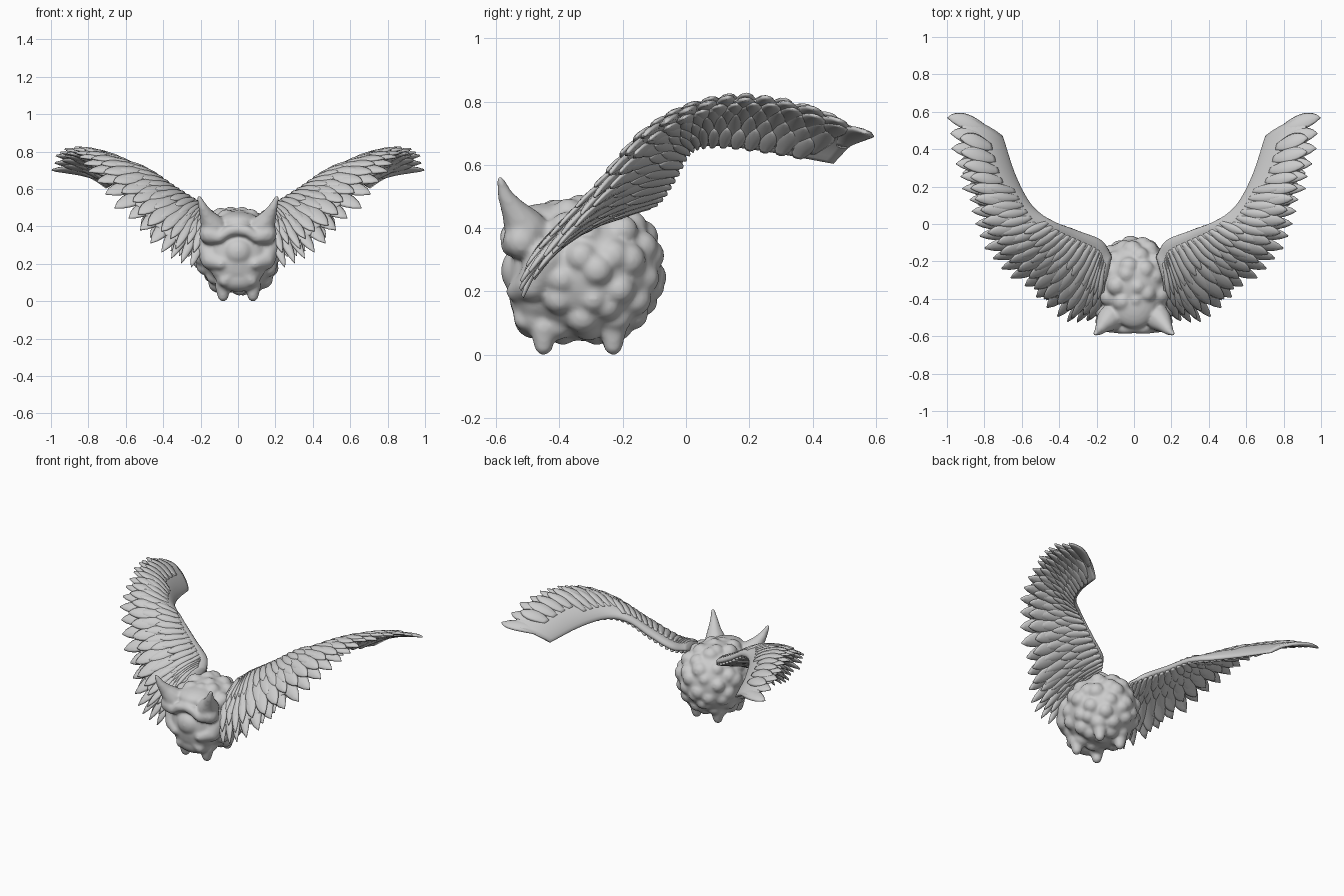
import bpy, bmesh, math, random
from mathutils import Vector, Matrix

if "Cube" in bpy.data.objects:
    bpy.data.objects.remove(bpy.data.objects["Cube"])

random.seed(4)


def finish(bm, name):
    bmesh.ops.recalc_face_normals(bm, faces=bm.faces)
    me = bpy.data.meshes.new(name)
    bm.to_mesh(me)
    bm.free()
    for p in me.polygons:
        p.use_smooth = True
    ob = bpy.data.objects.new(name, me)
    bpy.context.collection.objects.link(ob)
    return ob


def blob(bm, c, r, sub=2):
    """Ellipsoid at c with radii r."""
    if not isinstance(r, tuple):
        r = (r, r, r)
    bmesh.ops.create_icosphere(bm, subdivisions=sub, radius=1,
                               matrix=Matrix.Translation(c) @ Matrix.Diagonal((*r, 1)))


def chain(bm, pts, n=10):
    """Tapered limb of overlapping balls through (x, y, z, r) points, on both sides."""
    for a, b in zip(pts, pts[1:]):
        for i in range(n + 1):
            p = [a[k] + (b[k] - a[k]) * i / n for k in range(4)]
            for s in (-1, 1):
                blob(bm, (s * p[0], p[1], p[2]), p[3])


# Body: lumpy ball with face, horns and feet fused by a voxel remesh
bm = bmesh.new()
C, R = Vector((0, -0.32, 0.268)), Vector((0.222, 0.24, 0.225))
blob(bm, C, tuple(R), 4)
N = 80
for i in range(N):
    z = 1 - 2 * (i + 0.5) / N
    a = i * 2.39996
    d = Vector((math.sqrt(1 - z * z) * math.cos(a), math.sqrt(1 - z * z) * math.sin(a), z))
    if d.y < -0.72:
        continue
    d = (d + Vector([random.uniform(-.1, .1) for k in range(3)])).normalized()
    r = random.uniform(0.046, 0.058)
    blob(bm, C + d * R * random.uniform(0.86, 0.90), r)
blob(bm, (0, -0.475, 0.24), (0.165, 0.09, 0.18), 3)          # muzzle
blob(bm, (0, -0.525, 0.265), (0.08, 0.06, 0.075), 3)         # nose
blob(bm, (0, -0.48, 0.12), (0.12, 0.065, 0.07), 3)           # chin
blob(bm, (0, -0.43, 0.42), (0.12, 0.13, 0.06), 3)            # forehead
chain(bm, [(0, -0.55, 0.385, 0.035), (0.05, -0.56, 0.375, 0.03), (0.10, -0.555, 0.34, 0.03),
           (0.15, -0.52, 0.36, 0.06)])                                                # brows
chain(bm, [(0.09, -0.535, 0.20, 0.035), (0.145, -0.485, 0.22, 0.055),
           (0.165, -0.44, 0.30, 0.065)])                                              # cheeks
chain(bm, [(0.03, -0.515, 0.15, 0.035), (0.07, -0.51, 0.11, 0.035)])
chain(bm, [(0.13, -0.505, 0.395, 0.07), (0.163, -0.54, 0.45, 0.043),
           (0.187, -0.57, 0.50, 0.026), (0.208, -0.588, 0.555, 0.013)])               # horns
for y in (-0.45, -0.23):
    chain(bm, [(0.08, y, 0.085, 0.045), (0.08, y, 0.028, 0.031)])                     # feet
body = finish(bm, "body")
m = body.modifiers.new("fuse", 'REMESH')
m.mode, m.voxel_size, m.use_smooth_shade = 'VOXEL', 0.008, True
m = body.modifiers.new("soften", 'SMOOTH')
m.factor, m.iterations = 0.5, 12

# Wing guide curves: leading edge (inner) and feather tips (outer)
LEAD = [Vector(p) for p in [(.12, -.18, .47), (.17, -.09, .50), (.29, -.04, .57), (.42, .01, .65),
                            (.54, .09, .665), (.63, .25, .645), (.70, .465, .605)]]
TIPS = [Vector(p) for p in [(.21, -.51, .21), (.40, -.49, .27), (.60, -.31, .48), (.77, -.13, .69),
                            (.86, .09, .80), (.94, .31, .80), (.985, .595, .70)]]


def spline(P, u):
    i = max(0, min(len(P) - 2, int(math.floor(u))))
    t = u - i
    p1, p2 = P[i], P[i + 1]
    p0 = P[i - 1] if i else p1 * 2 - p2
    p3 = P[i + 2] if i + 2 < len(P) else p2 * 2 - p1
    return 0.5 * (2 * p1 + (p2 - p0) * t + (2 * p0 - 5 * p1 + 4 * p2 - p3) * t * t
                  + (3 * p1 - p0 - 3 * p2 + p3) * t ** 3)


def flat(u, v):
    return spline(LEAD, u).lerp(spline(TIPS, u), v)


def surf(u, v, h=0.0):
    """Point on the cambered wing sheet, lifted h along the upper normal."""
    e = 0.02
    n = (flat(u, v + e) - flat(u, v - e)).cross(flat(u + e, v) - flat(u - e, v)).normalized()
    camber = 0.036 + 0.028 * max(0, 1 - u / 2.5)
    return flat(u, v) + n * (h + camber * 4 * v * (1 - v))


def tube(bm, rings):
    """Skin closed rings of points and cap both ends."""
    vs = [[bm.verts.new(p) for p in r] for r in rings]
    k = len(vs[0])
    for a, b in zip(vs, vs[1:]):
        for j in range(k):
            bm.faces.new((a[j], a[(j + 1) % k], b[(j + 1) % k], b[j]))
    bm.faces.new(vs[0][::-1])
    bm.faces.new(vs[-1])


def feather(bm, u, v0, v1, hw, th, h0, h1):
    """Pointed lens lying on the wing sheet from v0 to v1."""
    rings = []
    for i in range(11):
        s = i / 10
        w = hw * (0.5 + 0.5 * math.sin(min(1, s / 0.5) * math.pi / 2))
        if s > 0.5:
            w *= max(0.06, (1 - ((s - 0.5) / 0.5) ** 1.8) ** 0.7)
        t = th * (0.35 + 0.65 * w / hw)
        rings.append([surf(u + w * math.cos(a), v0 + (v1 - v0) * s,
                           h0 + (h1 - h0) * s + t * math.sin(a))
                      for a in [k * math.pi / 4 for k in range(8)]])
    tube(bm, rings)


def mirror(ob):
    m = ob.modifiers.new("mirror", 'MIRROR')
    m.use_mirror_merge = False


def arm_thickness(u, v):
    return (0.036 - 0.023 * max(0, u - 2) / 4) * (1 - 0.65 * v)


# Wing arm: rounded, tapering membrane under the feathers
bm = bmesh.new()
rings = []
for i in range(49):
    u = i / 8
    rings.append([])
    for k in range(24):
        a = k * math.pi / 12
        v = 0.42 - 0.42 * math.cos(a)
        rings[-1].append(surf(u, v, arm_thickness(u, v) * math.copysign(abs(math.sin(a)) ** 0.6, math.sin(a))))
tube(bm, rings)
mirror(finish(bm, "wing_arm"))

# Long flight feathers along the outer edge
bm = bmesh.new()
N = 21
for i in range(N):
    u = 0.15 + 5.76 * i / (N - 1)
    feather(bm, u, 0.3, random.uniform(1.0, 1.07), 0.185, 0.015, -0.003, random.uniform(-0.008, 0.008))
mirror(finish(bm, "flight_feathers"))

# Overlapping covert rows: (side, count, v start, v end, last u)
bm = bmesh.new()
rows = [(1, 21, 0.38, 0.90, 5.8), (1, 19, 0.22, 0.72, 4.6), (1, 15, 0.08, 0.5, 3.4),
        (-1, 21, 0.4, 0.90, 5.8), (-1, 22, 0.25, 0.74, 5.75), (-1, 22, 0.12, 0.55, 5.75),
        (-1, 22, 0.03, 0.36, 5.75)]
for r, (side, n, v0, v1, end) in enumerate(rows):
    for i in range(n):
        u = 0.2 + (end - 0.2) * (i + 0.5 * (r % 2)) / n
        end_v = v1 + random.uniform(-0.05, 0.05)
        feather(bm, u, v0, end_v, 0.6 * end / n, 0.012,
                side * arm_thickness(u, v0) * 0.7, side * (arm_thickness(u, end_v) + 0.006))
mirror(finish(bm, "covert_feathers"))
